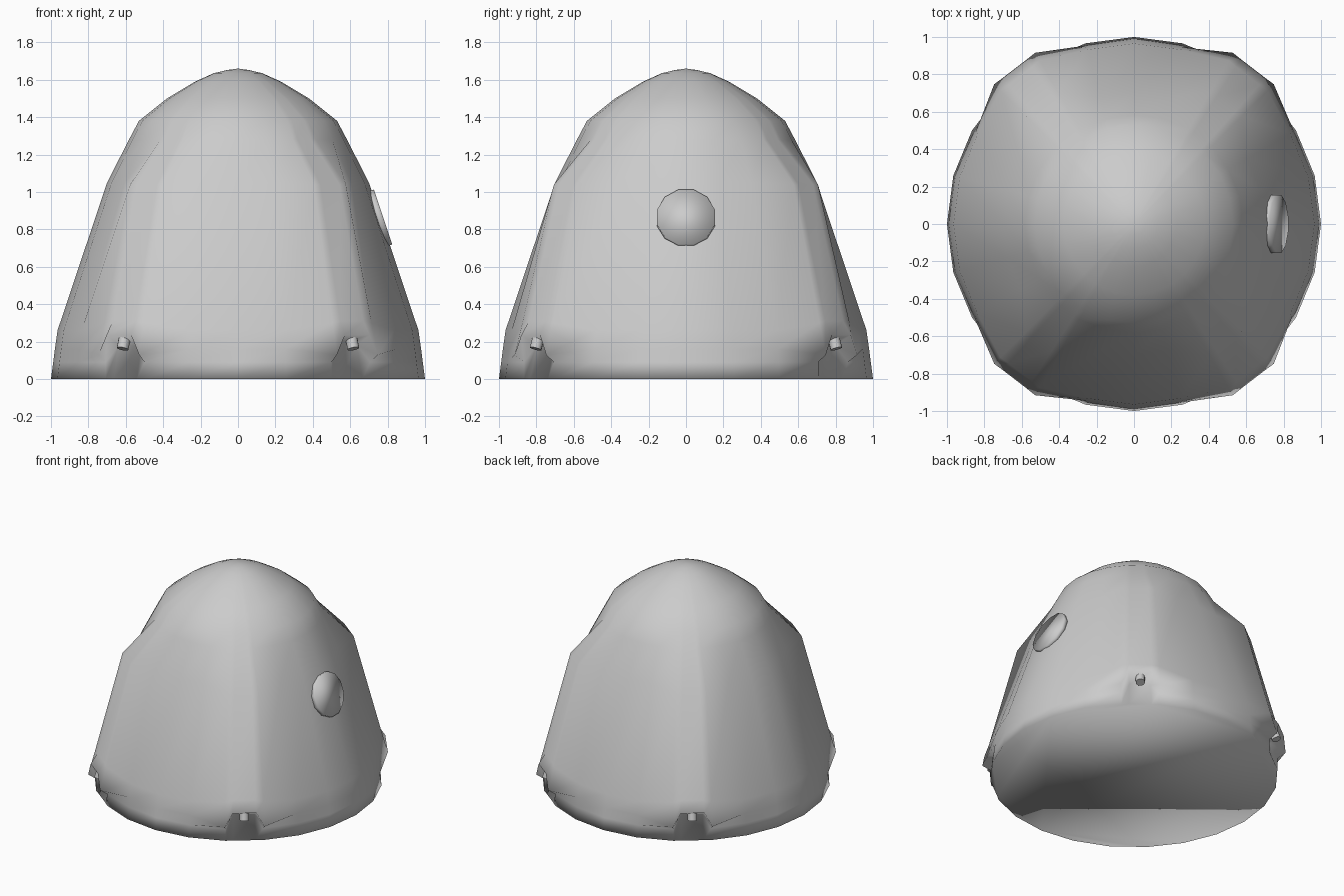
import bpy, bmesh
from math import radians, cos, sin
from mathutils import Vector, Matrix

if "Cube" in bpy.data.objects:
    bpy.data.objects.remove(bpy.data.objects["Cube"])

# (radius, height) profiles from rim to crown
DOME = [(.53, 1.38), (.38, 1.50), (.23, 1.59), (.13, 1.635), (.06, 1.652)]
PLAIN = [(1, 0), (.988, .09), (.979, .16), (.965, .26), (.70, 1.05), (.583, 1.28)]
POD_EDGE = [(1, 0), (1.0, .09), (1.057, .13), (1.01, .30), (.815, 1.04), (.588, 1.28)]
POD_MID = [(.993, 0), (.95, .18), (1.05, .235), (1.002, .31), (.81, 1.04), (.585, 1.28)]


def fold(deg):
    f = deg % 180
    return 180 - f if f > 90 else f


def mesh_object(name, bm):
    bmesh.ops.recalc_face_normals(bm, faces=bm.faces)
    for f in bm.faces:
        f.smooth = True
    me = bpy.data.meshes.new(name)
    bm.to_mesh(me)
    bm.free()
    ob = bpy.data.objects.new(name, me)
    bpy.context.collection.objects.link(ob)
    return ob


def cylinder(name, radius, depth, sides, matrix):
    bm = bmesh.new()
    bmesh.ops.create_cone(bm, cap_ends=True, segments=sides, radius1=radius,
                          radius2=radius, depth=depth, matrix=matrix)
    return mesh_object(name, bm)


# Capsule body: 24 sides plus two extra columns inside each corner pod
angles = set(range(0, 360, 15))
for a in (48, 57):
    angles |= {a, 180 - a, 180 + a, 360 - a}
bm = bmesh.new()
columns = []
for deg in sorted(angles):
    f = fold(deg)
    lower = POD_EDGE if f in (45, 60) else POD_MID if f in (48, 57) else PLAIN
    t = radians(deg)
    columns.append([bm.verts.new((r * cos(t), r * sin(t), z)) for r, z in lower + DOME])
top = bm.verts.new((0, 0, 1.66))
n = len(columns)
for i in range(n):
    a, b = columns[i], columns[(i + 1) % n]
    for j in range(len(a) - 1):
        bm.faces.new((a[j], b[j], b[j + 1], a[j + 1]))
    bm.faces.new((a[-1], b[-1], top))
bm.faces.new([c[0] for c in reversed(columns)])
mesh_object("capsule_body", bm)

# Round window on the right side, tilted with the wall
cylinder("window", .16, .04, 12,
         Matrix.Translation((.757, 0, .86)) @ Matrix.Rotation(radians(71.5), 4, 'Y')
         @ Matrix.Rotation(radians(15), 4, 'Z'))

# Small thruster nozzle under each pod, leaning with the wall
for deg in (52.5, 127.5, 232.5, 307.5):
    m = (Matrix.Rotation(radians(deg), 4, 'Z') @ Matrix.Translation((1.005, 0, .188))
         @ Matrix.Rotation(radians(-18), 4, 'Y'))
    ob = cylinder("thruster_nozzle", .032, .055, 12, m)
    ob.data.set_sharp_from_angle(angle=radians(40))
